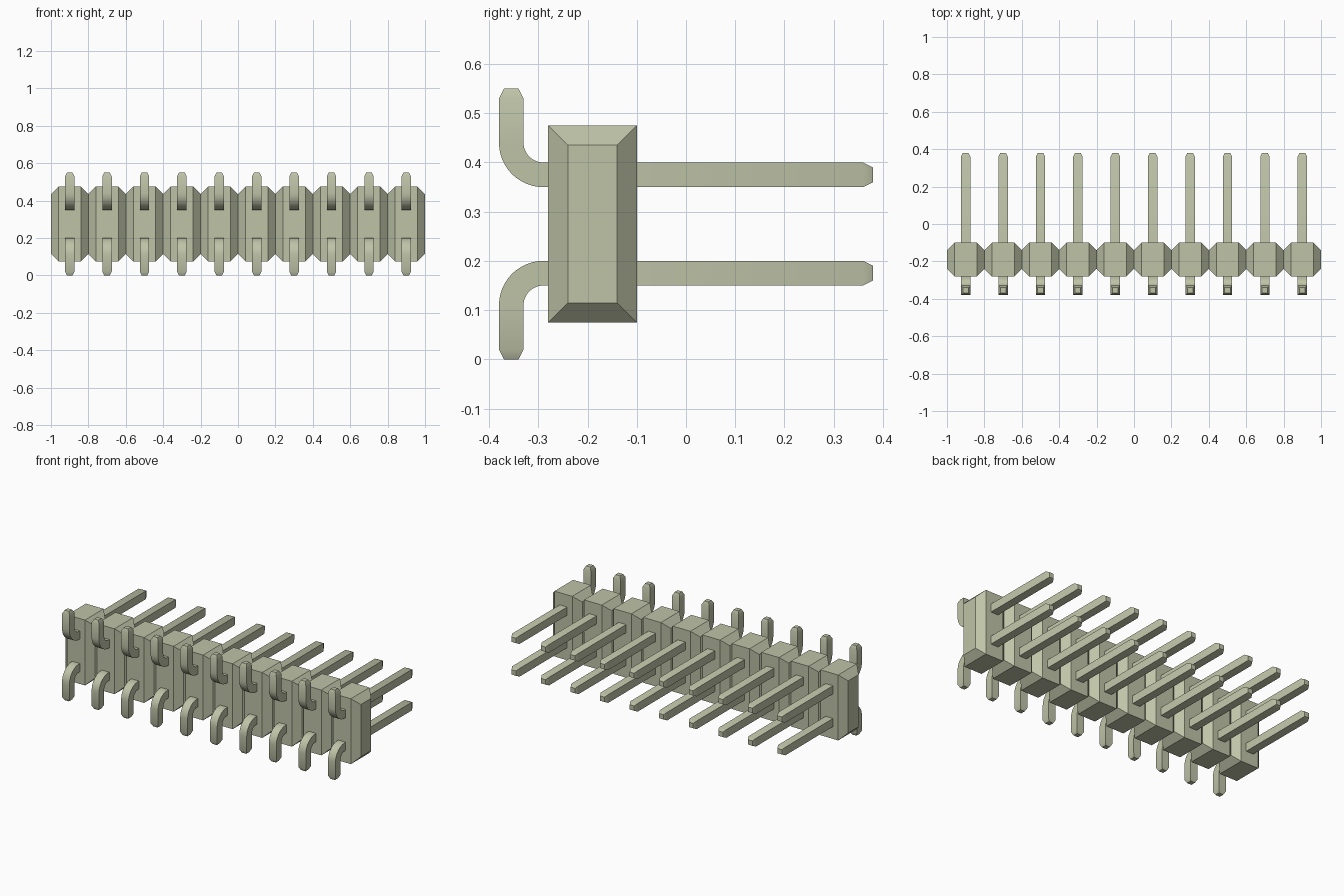
import bpy
import bmesh
import math
from mathutils import Vector

if "Cube" in bpy.data.objects:
    bpy.data.objects.remove(bpy.data.objects["Cube"], do_unlink=True)

PITCH, COUNT = 0.2, 10
MID_Z = 0.275      # height of the symmetry plane between the two pin rows
HALF = 0.025       # half thickness of a pin
TIP = 0.015        # half thickness at the pin tips

mat = bpy.data.materials.new("pale olive")
mat.use_nodes = True
colour = (0.52, 0.55, 0.39, 1)
mat.diffuse_color = colour
mat.node_tree.nodes["Principled BSDF"].inputs["Base Color"].default_value = colour


def loft(name, rings):
    """Skin a row of four-cornered rings, cap both ends, repeat along the strip."""
    bm = bmesh.new()
    rows = [[bm.verts.new(p) for p in ring] for ring in rings]
    for a, b in zip(rows, rows[1:]):
        for i in range(4):
            j = (i + 1) % 4
            bm.faces.new((a[i], a[j], b[j], b[i]))
    bm.faces.new(rows[0])
    bm.faces.new(rows[-1])
    bmesh.ops.recalc_face_normals(bm, faces=bm.faces)
    mesh = bpy.data.meshes.new(name)
    bm.to_mesh(mesh)
    bm.free()
    mesh.materials.append(mat)
    obj = bpy.data.objects.new(name, mesh)
    bpy.context.collection.objects.link(obj)
    obj.location = (-PITCH * (COUNT - 1) / 2, 0, MID_Z)
    array = obj.modifiers.new("row", "ARRAY")
    array.count = COUNT
    array.use_relative_offset = False
    array.use_constant_offset = True
    array.constant_offset_displace = (PITCH, 0, 0)
    return obj


# Housing: chamfered blocks joined end to end
def block_ring(x, half_y, half_z):
    return [(x, -0.19 + sy * half_y, sz * half_z)
            for sy, sz in ((-1, -1), (1, -1), (1, 1), (-1, 1))]


loft("housing_blocks", [block_ring(-0.1, 0.05, 0.16), block_ring(-0.06, 0.09, 0.2),
                        block_ring(0.06, 0.09, 0.2), block_ring(0.1, 0.05, 0.16)])

# Pins: square wire swept from the foot, around the bend and out of the back
side = Vector((1, 0, 0))


def pin_ring(y, z, angle, half):
    centre = Vector((0, y, z - MID_Z))
    normal = Vector((0, -math.cos(angle), math.sin(angle)))
    return [centre + side * a * half + normal * b * half
            for a, b in ((-1, -1), (1, -1), (1, 1), (-1, 1))]


BEND_Y, BEND_Z, RADIUS, STEPS = -0.29, 0.11, 0.065, 12
rings = [pin_ring(-0.355, 0, 0, TIP), pin_ring(-0.355, 0.02, 0, HALF)]
for i in range(STEPS + 1):
    t = math.pi / 2 * i / STEPS
    rings.append(pin_ring(BEND_Y - RADIUS * math.cos(t),
                          BEND_Z + RADIUS * math.sin(t), t, HALF))
rings += [pin_ring(0.36, 0.175, math.pi / 2, HALF),
          pin_ring(0.38, 0.175, math.pi / 2, TIP)]
pins = loft("bent_pins", rings)
mirror = pins.modifiers.new("upper row", "MIRROR")
mirror.use_axis = (False, False, True)
mirror.use_mirror_merge = False

bpy.ops.object.select_all(action="DESELECT")
pins.select_set(True)
bpy.context.view_layer.objects.active = pins
bpy.ops.object.shade_smooth_by_angle(angle=math.radians(30))
